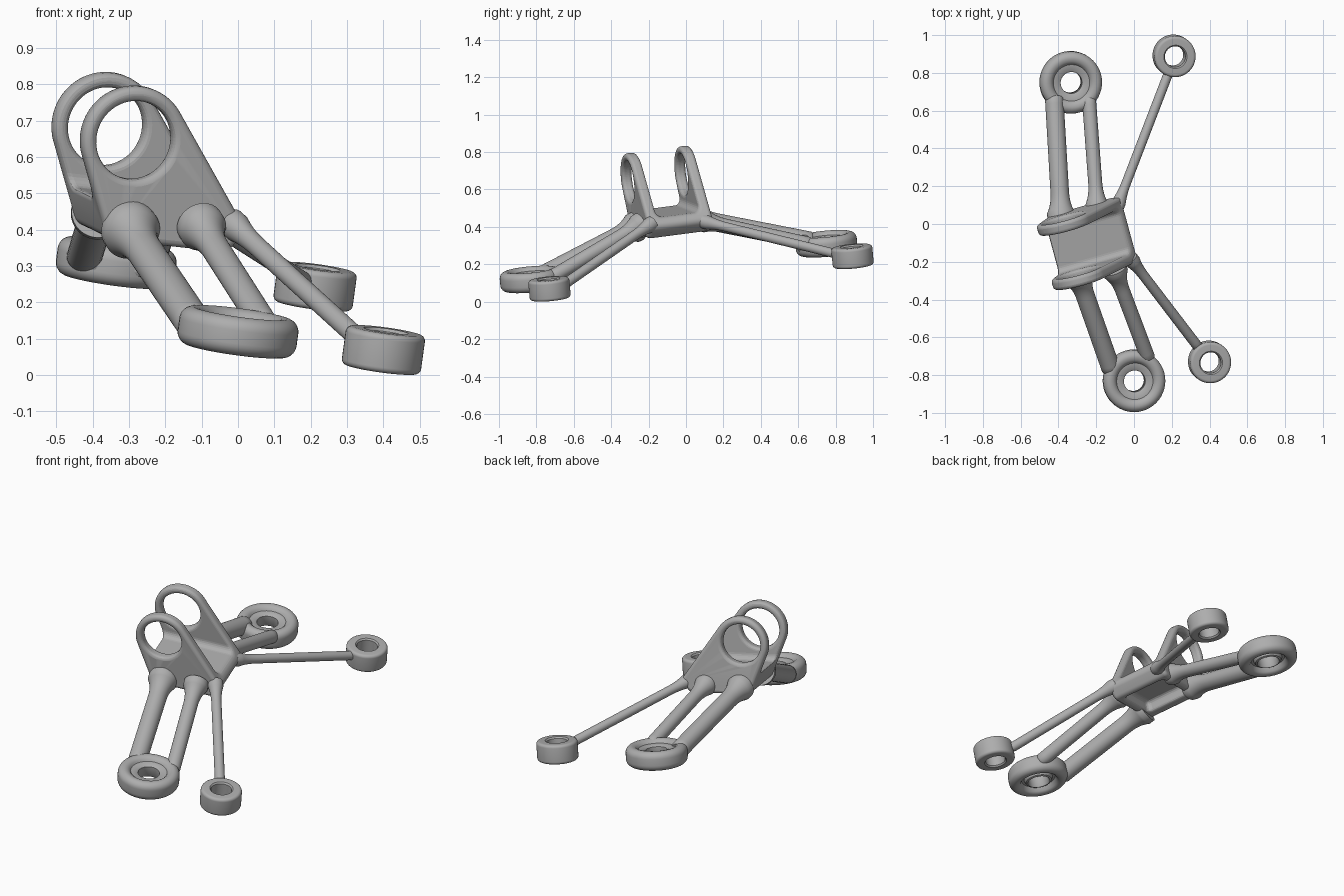
import bpy, bmesh, math
from mathutils import Matrix, Vector
from mathutils.geometry import convex_hull_2d

cube = bpy.data.objects.get("Cube")
if cube:
    bpy.data.objects.remove(cube, do_unlink=True)

grey = bpy.data.materials.new("cast grey")
grey.use_nodes = True
grey.diffuse_color = (0.42, 0.42, 0.42, 1)
grey.node_tree.nodes["Principled BSDF"].inputs["Base Color"].default_value = (0.42, 0.42, 0.42, 1)

# Tilted frame shared by the body and all pads
up = Vector((0.135, -0.092, 0.987)).normalized()
side = Vector((0.959, 0.26, 0))
side = (side - up * side.dot(up)).normalized()
back = up.cross(side)
TILT = Matrix((side, back, up)).transposed().to_4x4()
FRAME = Matrix.Translation((-0.327, -0.14, 0.666)) @ TILT


def add_object(name, bm, matrix):
    bmesh.ops.recalc_face_normals(bm, faces=bm.faces)
    mesh = bpy.data.meshes.new(name)
    bm.to_mesh(mesh)
    bm.free()
    mesh.materials.append(grey)
    obj = bpy.data.objects.new(name, mesh)
    bpy.context.collection.objects.link(obj)
    obj.matrix_world = matrix
    return obj


def smooth(obj, angle=40):
    bpy.ops.object.select_all(action="DESELECT")
    obj.select_set(True)
    bpy.context.view_layer.objects.active = obj
    bpy.ops.object.shade_smooth_by_angle(angle=math.radians(angle))


def round_edges(obj, width, segments):
    bevel = obj.modifiers.new("rounded_edges", "BEVEL")
    bevel.width = width
    bevel.segments = segments
    bevel.limit_method = "ANGLE"
    bevel.angle_limit = math.radians(40)
    bevel.use_clamp_overlap = False


def revolve(name, profile, matrix, closed, steps=48):
    """Turn (radius, height) points around the local z axis."""
    bm = bmesh.new()
    rings = []
    for r, z in profile:
        rings.append([bm.verts.new((r * math.cos(t), r * math.sin(t), z))
                      for t in (math.tau * i / steps for i in range(steps))])
    pairs = list(zip(rings, rings[1:]))
    if closed:
        pairs.append((rings[-1], rings[0]))
    else:
        bm.faces.new(rings[0])
        bm.faces.new(rings[-1])
    for low, high in pairs:
        for i in range(steps):
            j = (i + 1) % steps
            bm.faces.new((low[i], low[j], high[j], high[i]))
    obj = add_object(name, bm, matrix)
    smooth(obj)


def prism(name, outline, depth):
    """Extrude an outline in the local xz plane along local y."""
    bm = bmesh.new()
    face = bm.faces.new([bm.verts.new((x, -depth, z)) for x, z in outline])
    new = bmesh.ops.extrude_face_region(bm, geom=[face])["geom"]
    bmesh.ops.translate(bm, vec=(0, 2 * depth, 0),
                        verts=[v for v in new if isinstance(v, bmesh.types.BMVert)])
    return add_object(name, bm, FRAME)


def circle(x, z, r, steps=64):
    return [(x + r * math.cos(math.tau * i / steps), z + r * math.sin(math.tau * i / steps))
            for i in range(steps)]


def rect(x0, x1, z0, z1):
    return [(x0, z0), (x1, z0), (x1, z1), (x0, z1)]


# Body: two ringed lugs joined by a floor, cut from one solid
points = []
for x, z, r, n in ((0, 0, 0.149, 96), (0.31, -0.215, 0.034, 32),
                   (0.287, -0.245, 0.035, 32), (-0.015, -0.245, 0.035, 32)):
    points += circle(x, z, r, n)
outline = [points[i] for i in convex_hull_2d([Vector(p) for p in points])]
body = prism("lug_body", outline, 0.179)
gap = prism("lug_gap_cutter", rect(-0.5, 0.6, -0.172, 0.5), 0.121)
hole = prism("ring_hole_cutter", circle(0, 0, 0.109, 72), 0.5)
pocket = prism("underside_pocket_cutter", rect(0.03, 0.27, -0.4, -0.215), 0.13)
round_edges(gap, 0.035, 6)
round_edges(pocket, 0.025, 4)
for cutter in (gap, hole, pocket):
    cutter.hide_render = True
    cutter.hide_viewport = True
    cut = body.modifiers.new(cutter.name, "BOOLEAN")
    cut.operation = "DIFFERENCE"
    cut.solver = "EXACT"
    cut.object = cutter
round_edges(body, 0.018, 4)
smooth(body)


# Pads: wide ones are dished around a small hub, narrow ones are plain rings
def rounded_half(r, h, e):
    """Rounded outer wall from the bottom face to the top face."""
    arc = [math.radians(a) for a in range(-90, 1, 15)]
    low = [(r - e + e * math.cos(a), -h + e + e * math.sin(a)) for a in arc]
    return low + [(x, -z) for x, z in reversed(low)]


dish = [(0.115, 0.05), (0.104, 0.042), (0.097, 0.032), (0.064, 0.03), (0.057, 0.024)]
groove = [(0.057, -0.034), (0.062, -0.04), (0.072, -0.036), (0.08, -0.018),
          (0.094, -0.018), (0.104, -0.042), (0.115, -0.05)]
big_profile = rounded_half(0.165, 0.053, 0.035) + dish + groove
small_profile = rounded_half(0.11, 0.054, 0.016) + [(0.062, 0.054), (0.055, 0.046),
                                                    (0.055, -0.046), (0.062, -0.054)]
pads = {"front_wide_pad": (0, -0.83, 0.119), "back_wide_pad": (-0.335, 0.75, 0.31),
        "front_narrow_pad": (0.4, -0.73, 0.069), "back_narrow_pad": (0.212, 0.89, 0.243)}
for name, place in pads.items():
    revolve(name, big_profile if "wide" in name else small_profile,
            Matrix.Translation(place) @ TILT, True)


# Legs: round rods flaring into the body
def rod(name, start, end, r, flare):
    start, end = Vector(start), Vector(end)
    axis = end - start
    length = axis.length
    profile = [(r * flare, 0)]
    for i in range(11):
        t = i / 10
        profile.append((r * (1 + (flare - 1) * (1 - t) ** 2.5), 0.03 + 0.12 * t))
    profile += [(r, length - 0.03), (r, length), (r * 0.85, length + 0.01)]
    matrix = Matrix.Translation(start) @ axis.to_track_quat("Z", "Y").to_matrix().to_4x4()
    revolve(name, profile, matrix, False, 32)


rod("front_outer_leg", (-0.3, -0.26, 0.405), (-0.122, -0.765, 0.143), 0.05, 1.6)
rod("front_inner_leg", (-0.105, -0.235, 0.415), (0.072, -0.705, 0.138), 0.039, 1.7)
rod("back_outer_leg", (-0.385, 0.03, 0.45), (-0.422, 0.662, 0.326), 0.049, 1.5)
rod("back_inner_leg", (-0.195, 0.08, 0.435), (-0.238, 0.655, 0.31), 0.037, 1.6)
rod("front_thin_strut", (-0.02, -0.18, 0.42), (0.335, -0.645, 0.097), 0.027, 1.5)
rod("back_thin_strut", (-0.09, 0.09, 0.43), (0.187, 0.81, 0.254), 0.025, 1.5)

# Web closing the slot between the back legs at the pad
bm = bmesh.new()
bmesh.ops.create_cube(bm, size=1, matrix=Matrix.Diagonal((0.16, 0.05, 0.06, 1)))
web = add_object("back_leg_web", bm, Matrix.Translation((-0.33, 0.618, 0.305)) @ TILT
                 @ Matrix.Rotation(math.radians(-15), 4, "Z"))
round_edges(web, 0.018, 3)
smooth(web)
